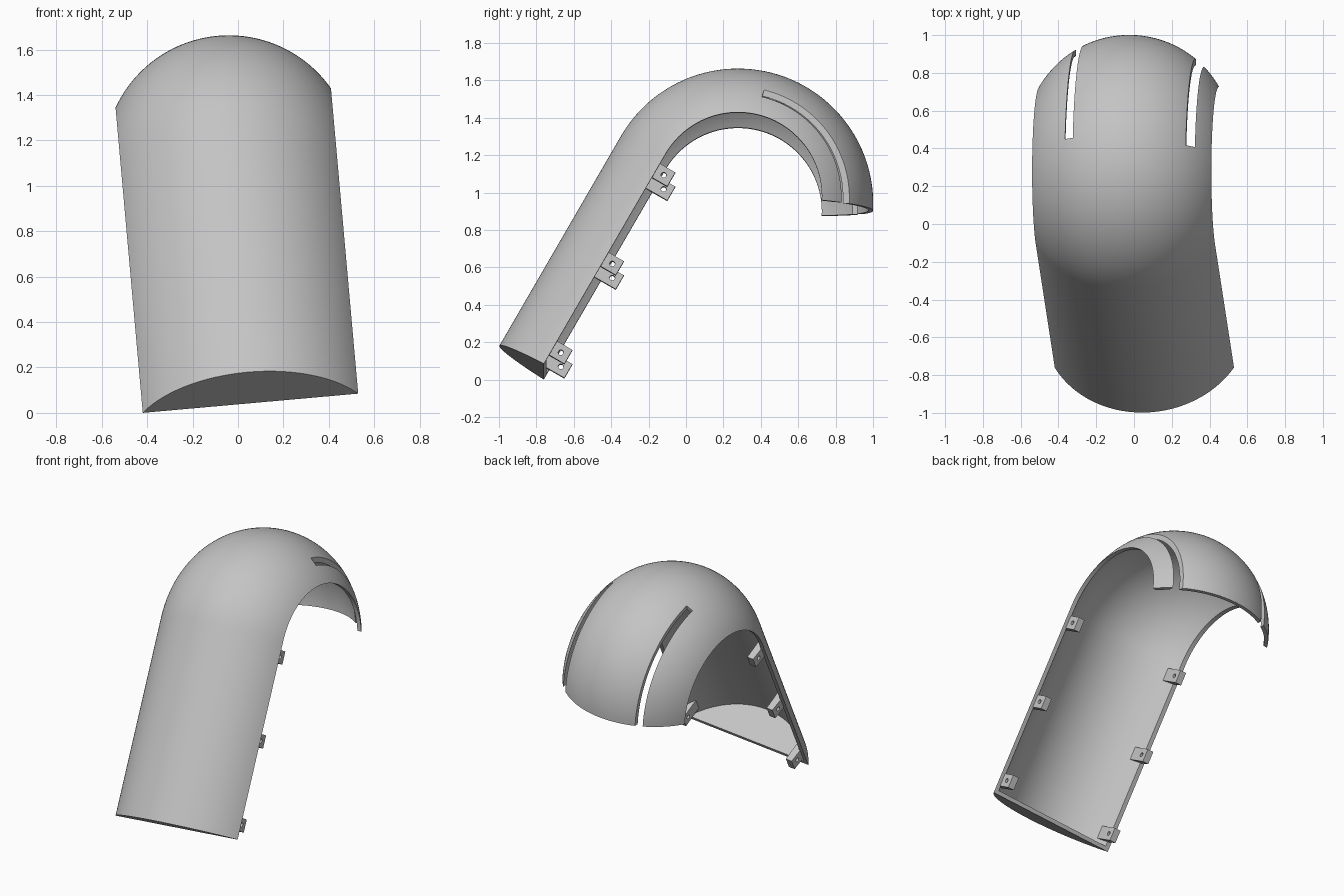
import bpy, bmesh
from math import sin, cos, asin, radians, sqrt, pi
from mathutils import Matrix, Vector

if "Cube" in bpy.data.objects:
    bpy.data.objects.remove(bpy.data.objects["Cube"], do_unlink=True)

# Main dimensions
R_OUT, WALL = 0.55, 0.026
DROP = R_OUT / 2             # arc centre lies this far behind the chord plane
BEND = 0.448                 # bend radius of the open rim
LENGTH = 1.30                # straight part
END = 153                    # bend angle in degrees
PLACE = (Matrix.Translation((0.055, -0.76, 0.0425))
         @ Matrix.Rotation(radians(-5.1), 4, 'Y')
         @ Matrix.Rotation(radians(-30), 4, 'X'))

grey = bpy.data.materials.new("light_grey")
grey.use_nodes = True
colour = (0.55, 0.55, 0.55, 1)
grey.diffuse_color = colour
grey.node_tree.nodes["Principled BSDF"].inputs["Base Color"].default_value = colour


def straight(u):
    return lambda x, h: Vector((x, -h, u))


def bend(deg):
    a = radians(deg)
    return lambda x, h: Vector((x, BEND - (BEND + h) * cos(a),
                                LENGTH + (BEND + h) * sin(a)))


def arc(radius, steps=56):
    """Circular arc above the chord plane, as (x, height) points."""
    half = asin(sqrt(radius ** 2 - DROP ** 2) / radius)
    angles = [half * (2 * i / steps - 1) for i in range(steps + 1)]
    return [(radius * sin(a), radius * cos(a) - DROP) for a in angles]


def sweep(name, section, stations, strip_caps=False):
    """Closed section carried through the stations."""
    bm = bmesh.new()
    rings = [[bm.verts.new(PLACE @ s(x, h)) for x, h in section] for s in stations]
    n = len(section)
    for a, b in zip(rings, rings[1:]):
        for i in range(n):
            j = (i + 1) % n
            bm.faces.new((a[i], a[j], b[j], b[i]))
    for ring in (rings[0], rings[-1]):
        if strip_caps:       # quads between the outer and inner arcs
            for i in range(n // 2 - 1):
                bm.faces.new((ring[i], ring[i + 1], ring[n - 2 - i], ring[n - 1 - i]))
        else:
            bm.faces.new(ring)
    bmesh.ops.recalc_face_normals(bm, faces=bm.faces)
    mesh = bpy.data.meshes.new(name)
    bm.to_mesh(mesh)
    bm.free()
    mesh.materials.append(grey)
    obj = bpy.data.objects.new(name, mesh)
    bpy.context.collection.objects.link(obj)
    return obj


def cut(obj, cutter):
    cutter.hide_render = True
    mod = obj.modifiers.new("cut", 'BOOLEAN')
    mod.operation, mod.solver, mod.object = 'DIFFERENCE', 'EXACT', cutter
    bpy.context.view_layer.update()
    result = bpy.data.meshes.new_from_object(
        obj.evaluated_get(bpy.context.evaluated_depsgraph_get()))
    obj.modifiers.clear()
    obj.data = result
    bpy.data.objects.remove(cutter, do_unlink=True)


def smooth(obj):
    bpy.ops.object.select_all(action='DESELECT')
    obj.select_set(True)
    bpy.context.view_layer.objects.active = obj
    bpy.ops.object.shade_smooth_by_angle(angle=radians(30))


# Hood shell: straight trough running into a bent dome
outer, inner = arc(R_OUT), arc(R_OUT - WALL)
STEPS = 64
path = [straight(0)] + [bend(END * i / STEPS) for i in range(STEPS + 1)]
hood = sweep("hood_shell", outer + inner[::-1], path, strip_caps=True)

# Two slots open at the dome's end
for x0, x1, start in ((0.352, 0.397, 73.5), (-0.286, -0.243, 75.5)):
    stops = [bend(start + (END + 4 - start) * i / 40) for i in range(41)]
    cut(hood, sweep("slot_cutter",
                    [(x0, 0.02), (x1, 0.02), (x1, 0.4), (x0, 0.4)], stops))
smooth(hood)

# Plate closing the foot
sweep("foot_plate", inner, [straight(0), straight(WALL)])

# Drilled mounting tabs along both rims
TAB_H, TAB_W = 0.094, 0.086
profile = [(0.402, -TAB_H), (0.447, -TAB_H), (0.452, 0.005), (0.402, 0.07)]
for level, u in (("lower", 0.10), ("middle", 0.65), ("upper", 1.20)):
    for side, s in (("left", 1), ("right", -1)):
        tab = sweep(f"{level}_{side}_tab", [(s * x, h) for x, h in profile],
                    [straight(u - TAB_W / 2), straight(u + TAB_W / 2)])
        ring = [(0.014 * cos(2 * pi * k / 24), 0.014 * sin(2 * pi * k / 24))
                for k in range(24)]
        drill = sweep("drill", ring, [
            lambda a, b, x=x: Vector((s * x, TAB_H / 2 + a, u + b))
            for x in (0.35, 0.5)])
        cut(tab, drill)
        smooth(tab)
